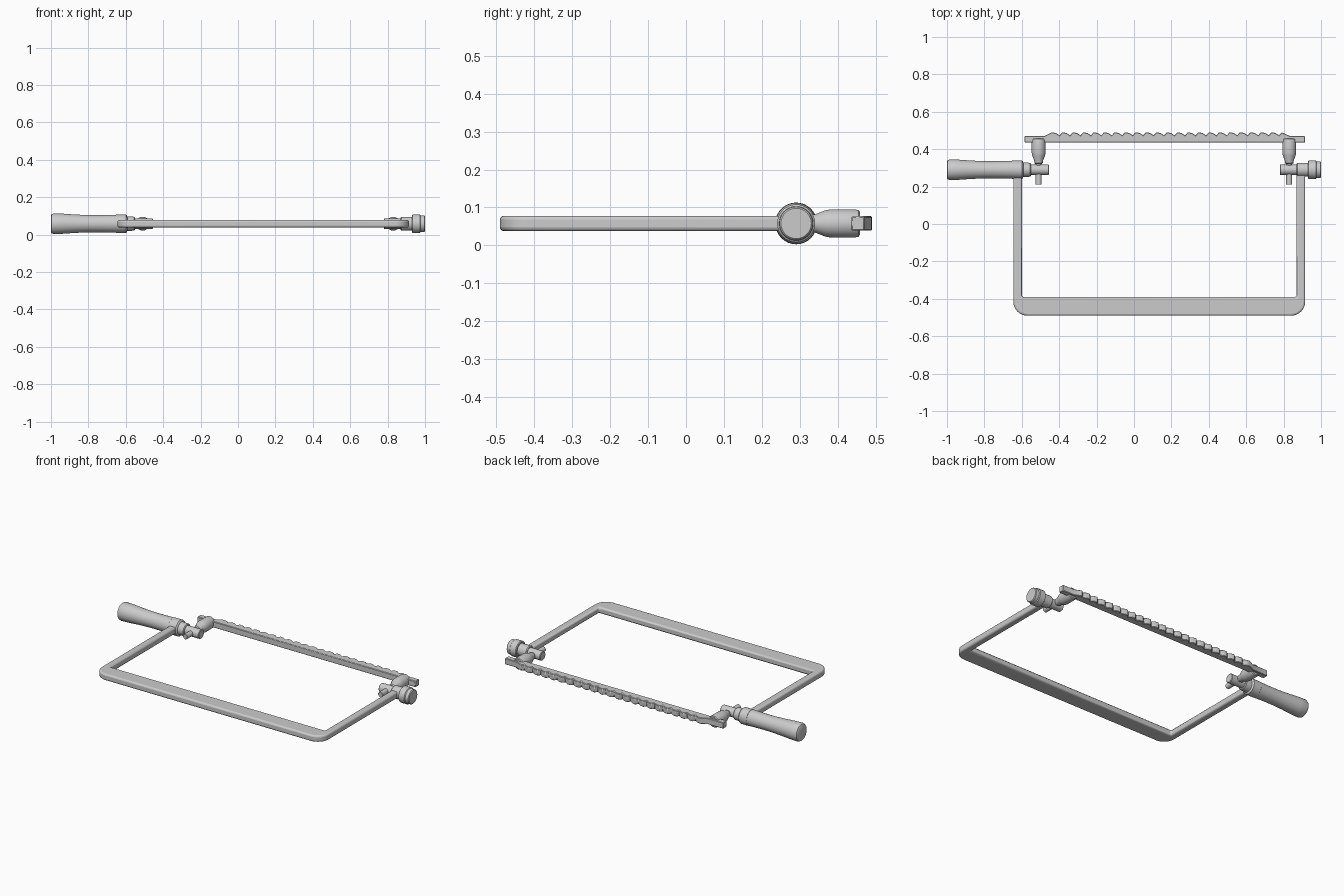
import bpy, bmesh, math
from mathutils import Matrix, Vector

cube = bpy.data.objects.get("Cube")
if cube:
    bpy.data.objects.remove(cube, do_unlink=True)

MID = 0.058      # height of the saw's centre plane
AXIS = 0.29      # y of the handle axis

grey = bpy.data.materials.new("light grey")
grey.use_nodes = True
colour = (0.6, 0.6, 0.6, 1)
grey.diffuse_color = colour
grey.node_tree.nodes["Principled BSDF"].inputs["Base Color"].default_value = colour


def finish(name, bm, bevel=0, segments=3):
    bmesh.ops.recalc_face_normals(bm, faces=bm.faces)
    mesh = bpy.data.meshes.new(name)
    bm.to_mesh(mesh)
    bm.free()
    mesh.materials.append(grey)
    obj = bpy.data.objects.new(name, mesh)
    bpy.context.collection.objects.link(obj)
    if bevel:
        mod = obj.modifiers.new("Bevel", "BEVEL")
        mod.width = bevel
        mod.segments = segments
        mod.limit_method = "ANGLE"
        mod.angle_limit = math.radians(40)
    bpy.ops.object.select_all(action="DESELECT")
    obj.select_set(True)
    bpy.context.view_layer.objects.active = obj
    bpy.ops.object.shade_smooth_by_angle(angle=math.radians(35))
    return obj


def plate(name, outline, thickness, bevel, segments=3):
    """Flat outline extruded evenly about the centre plane."""
    bm = bmesh.new()
    face = bm.faces.new([bm.verts.new((x, y, MID - thickness / 2)) for x, y in outline])
    made = bmesh.ops.extrude_face_region(bm, geom=[face])["geom"]
    bmesh.ops.translate(bm, vec=(0, 0, thickness),
                        verts=[v for v in made if isinstance(v, bmesh.types.BMVert)])
    return finish(name, bm, bevel, segments)


def turned(name, profile, origin, direction, sides=32):
    """Closed lathe shape; profile holds (distance along axis, radius)."""
    bm = bmesh.new()
    rings = []
    for d, r in profile:
        rings.append([bm.verts.new((r * math.cos(a), r * math.sin(a), d))
                      for a in (2 * math.pi * i / sides for i in range(sides))])
    for low, high in zip(rings, rings[1:]):
        for i in range(sides):
            j = (i + 1) % sides
            bm.faces.new((low[i], low[j], high[j], high[i]))
    bm.faces.new(rings[0])
    bm.faces.new(rings[-1])
    turn = Vector((0, 0, 1)).rotation_difference(Vector(direction)).to_matrix().to_4x4()
    bm.transform(Matrix.Translation(origin) @ turn)
    return finish(name, bm)


def corner(cx, cy, radius, start):
    """Quarter circle of outline points, counter-clockwise."""
    return [(cx + radius * math.cos(start + k * math.pi / 16),
             cy + radius * math.sin(start + k * math.pi / 16)) for k in range(9)]


# U-shaped frame with a wide spine and rounded outer corners
left, right, front, arm, r = -0.645, 0.915, -0.49, 0.045, 0.075
outline = [(left, AXIS)]
outline += corner(left + r, front + r, r, math.pi)
outline += corner(right - r, front + r, r, 1.5 * math.pi)
outline += [(right, AXIS), (right - arm, AXIS), (right - arm, -0.39),
            (left + arm, -0.39), (left + arm, AXIS)]
plate("frame", outline, 0.04, 0.01)

# Toothed blade
TEETH, start, end = 22, -0.44, 0.79
pitch = (end - start) / TEETH
edge = [(-0.585, 0.47), (-0.48, 0.47)]
for i in range(TEETH):
    x = start + i * pitch
    edge += [(x, 0.49), (x + 0.4 * pitch, 0.487), (x + 0.75 * pitch, 0.474)]
edge += [(end, 0.49), (0.835, 0.47), (0.915, 0.47)]
plate("blade", edge + [(0.915, 0.435), (-0.585, 0.435)], 0.038, 0.003, 1)

# Handle and its ferrule
turned("handle", [(0, 0.045), (0.004, 0.051), (0.015, 0.055), (0.06, 0.054),
                  (0.13, 0.049), (0.20, 0.046), (0.27, 0.046), (0.35, 0.048)],
       (-1, AXIS, MID), (1, 0, 0))
turned("ferrule", [(0, 0.045), (0.004, 0.049), (0.056, 0.049), (0.061, 0.045),
                   (0.063, 0.039), (0.1, 0.037), (0.104, 0.033)],
       (-0.655, AXIS, MID), (1, 0, 0))

# Tension knob and its collar
turned("tension_knob", [(0, 0.045), (0.004, 0.05), (0.042, 0.05), (0.046, 0.045),
                        (0.066, 0.044), (0.07, 0.04)],
       (0.93, AXIS, MID), (1, 0, 0))
turned("collar", [(0, 0.032), (0.005, 0.037), (0.065, 0.037)],
       (0.868, AXIS, MID), (1, 0, 0))

# Cross rods and blade posts, one pair at each end
for side, x, x0, x1 in (("right", -0.51, -0.56, -0.455), ("left", 0.83, 0.78, 0.88)):
    length = x1 - x0
    turned(side + "_rod", [(0, 0.025), (0.003, 0.028), (length - 0.003, 0.028),
                           (length, 0.025)], (x0, AXIS, MID), (1, 0, 0))
    turned(side + "_post", [(0, 0.014), (0.002, 0.016), (0.11, 0.016), (0.115, 0.022),
                            (0.13, 0.024), (0.155, 0.034), (0.17, 0.037),
                            (0.235, 0.037), (0.244, 0.035), (0.248, 0.03)],
           (x, 0.21, MID), (0, 1, 0))
